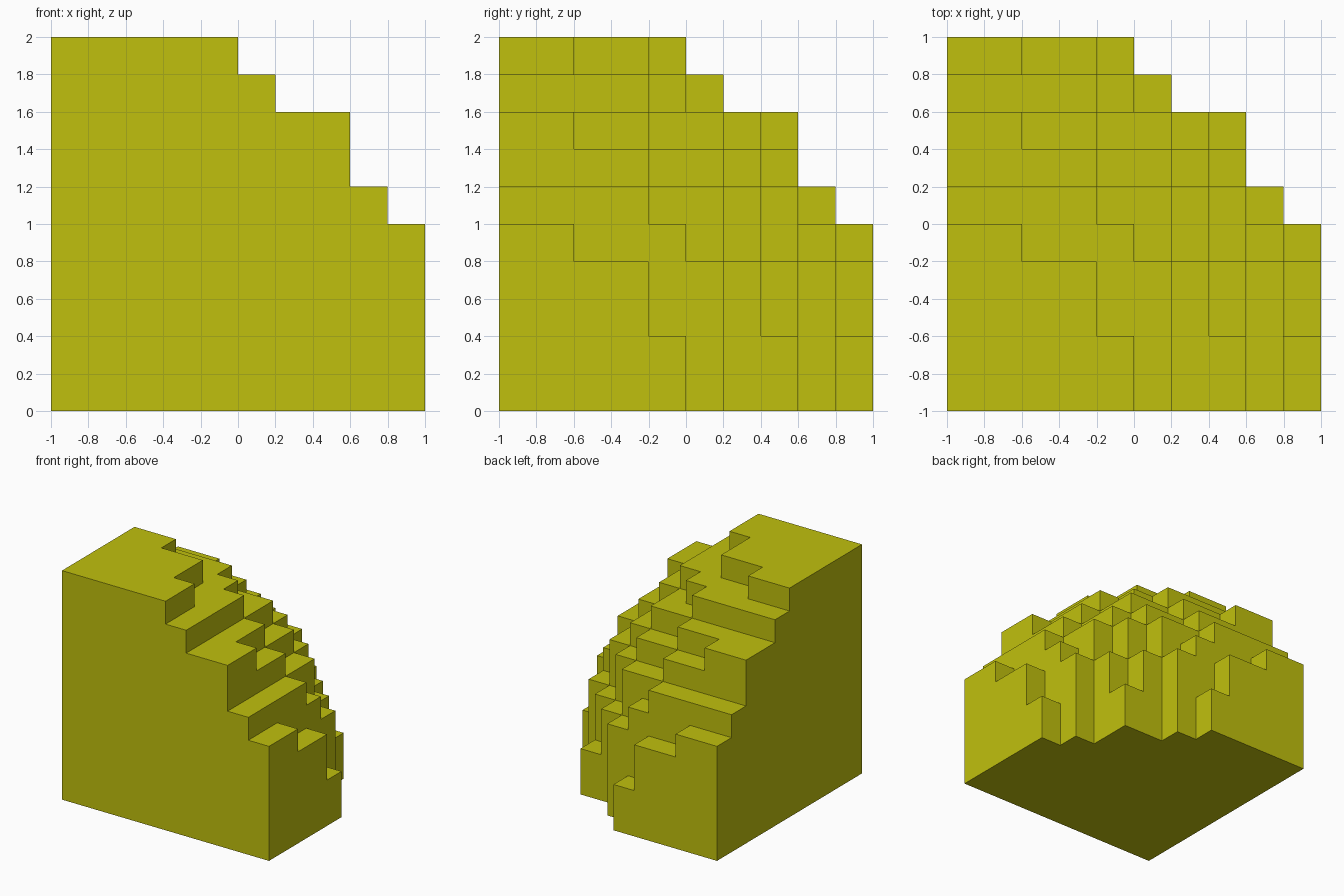
import bpy
import bmesh
from mathutils import Vector

if "Cube" in bpy.data.objects:
    bpy.data.objects.remove(bpy.data.objects["Cube"])

N = 10            # cells along each side
CELL = 2.0 / N    # cell size


def filled(c):
    """A cell belongs to the ball octant when its inner corner lies inside the radius."""
    return min(c) >= 0 and sum(v * v for v in c) < N * N


def add_cell(bm, c):
    """Add only the exposed faces of one cell."""
    for axis in range(3):
        for step in (-1, 1):
            neighbour = list(c)
            neighbour[axis] += step
            if filled(neighbour):
                continue
            u, v = (axis + 1) % 3, (axis + 2) % 3
            corners = []
            for du, dv in ((0, 0), (1, 0), (1, 1), (0, 1)):
                p = Vector(c)
                p[axis] += step > 0
                p[u] += du
                p[v] += dv
                corners.append(bm.verts.new(p * CELL - Vector((1, 1, 0))))
            bm.faces.new(corners if step > 0 else corners[::-1])


# Stepped octant of a ball, as one closed shell
bm = bmesh.new()
for i in range(N):
    for j in range(N):
        for k in range(N):
            if filled((i, j, k)):
                add_cell(bm, (i, j, k))
bmesh.ops.remove_doubles(bm, verts=bm.verts[:], dist=0.001)

# Merge coplanar cells into whole terraces and walls
bmesh.ops.dissolve_limit(bm, angle_limit=0.01, verts=bm.verts[:], edges=bm.edges[:])

mesh = bpy.data.meshes.new("stepped_ball_octant")
bm.to_mesh(mesh)
bm.free()

# Olive yellow paint
paint = bpy.data.materials.new("olive_yellow")
paint.diffuse_color = (0.53, 0.53, 0.004, 1.0)
paint.use_nodes = True
paint.node_tree.nodes["Principled BSDF"].inputs["Base Color"].default_value = paint.diffuse_color
mesh.materials.append(paint)

octant = bpy.data.objects.new("stepped_ball_octant", mesh)
bpy.context.collection.objects.link(octant)
